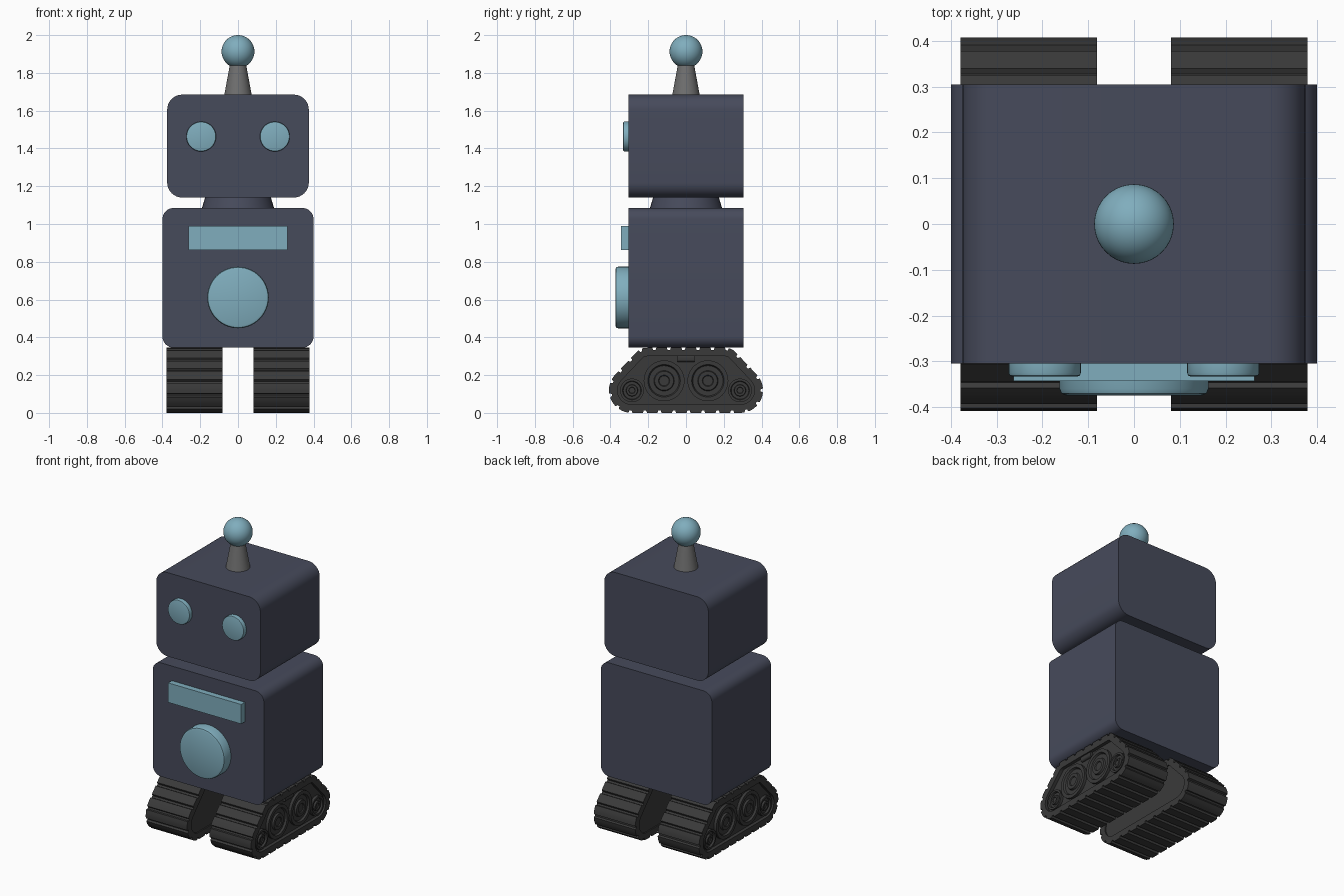
import bpy, bmesh, math
from mathutils import Matrix, Vector
from mathutils.geometry import convex_hull_2d

if "Cube" in bpy.data.objects:
    bpy.data.objects.remove(bpy.data.objects["Cube"])


def material(name, rgb):
    m = bpy.data.materials.new(name)
    m.diffuse_color = (*rgb, 1)
    m.use_nodes = True
    m.node_tree.nodes["Principled BSDF"].inputs["Base Color"].default_value = m.diffuse_color
    return m


NAVY = material("dark slate blue", (0.062, 0.069, 0.105))
TEAL = material("pale teal", (0.215, 0.42, 0.51))
RUBBER = material("dark rubber", (0.042, 0.042, 0.042))
GREY = material("mid grey", (0.16, 0.16, 0.16))


def finish(bm, name, mat, mirror=False):
    bmesh.ops.recalc_face_normals(bm, faces=bm.faces)
    me = bpy.data.meshes.new(name)
    bm.to_mesh(me)
    bm.free()
    me.materials.append(mat)
    me.shade_smooth()
    me.set_sharp_from_angle(angle=math.radians(32))
    ob = bpy.data.objects.new(name, me)
    bpy.context.collection.objects.link(ob)
    if mirror:  # all meshes are in world coordinates, so this mirrors over x = 0
        ob.modifiers.new("mirror", 'MIRROR').use_bisect_axis[0] = False
    return ob


def box(name, lo, hi, mat, radius=0, mirror=False):
    """Box from lo to hi; radius rounds only the edges running along y."""
    bm = bmesh.new()
    lo, hi = Vector(lo), Vector(hi)
    bmesh.ops.create_cube(bm, size=1, matrix=Matrix.Translation((lo + hi) / 2)
                          @ Matrix.Diagonal((*(hi - lo), 1)))
    if radius:
        edges = [e for e in bm.edges
                 if abs(e.verts[0].co.y - e.verts[1].co.y) > 0.01]
        bmesh.ops.bevel(bm, geom=edges, offset=radius, segments=8,
                        profile=0.5, affect='EDGES')
    return finish(bm, name, mat, mirror)


AXES = {'x': Matrix.Rotation(math.pi / 2, 4, 'Y'),    # points to +x
        'y': Matrix.Rotation(math.pi / 2, 4, 'X'),    # points to -y
        'z': Matrix.Identity(4)}


def lathe(name, profile, loc, axis, mat, mirror=False, n=40):
    """Spin (radius, height) points round an axis and cap both ends."""
    bm = bmesh.new()
    mtx = Matrix.Translation(loc) @ AXES[axis]
    rings = [[bm.verts.new(mtx @ Vector((r * math.cos(2 * math.pi * i / n),
                                         r * math.sin(2 * math.pi * i / n), h)))
              for i in range(n)] for r, h in profile]
    for a, b in zip(rings, rings[1:]):
        for i in range(n):
            j = (i + 1) % n
            bm.faces.new((a[i], a[j], b[j], b[i]))
    bm.faces.new(rings[0][::-1])
    bm.faces.new(rings[-1])
    return finish(bm, name, mat, mirror)


# Body, neck and head
box("body", (-0.4, -0.305, 0.345), (0.4, 0.305, 1.085), NAVY, 0.06)
lathe("neck", [(0.192, 1.08), (0.173, 1.145)], (0, 0, 0), 'z', NAVY)
box("head", (-0.375, -0.305, 1.14), (0.375, 0.305, 1.685), NAVY, 0.08)

# Antenna
lathe("antenna_stem", [(0.073, 1.68), (0.04, 1.86)], (0, 0, 0), 'z', GREY)
ball = bmesh.new()
bmesh.ops.create_uvsphere(ball, u_segments=40, v_segments=24, radius=0.087,
                          matrix=Matrix.Translation((0, 0, 1.913)))
finish(ball, "antenna_ball", TEAL)

# Face and chest details
lathe("eyes", [(0.079, 0), (0.079, 0.022), (0.077, 0.028), (0.071, 0.03)],
      (0.195, -0.303, 1.463), 'y', TEAL, mirror=True)
box("chest_slot", (-0.263, -0.343, 0.863), (0.263, -0.3, 0.99), TEAL)
lathe("chest_button", [(0.163, 0), (0.163, 0.058), (0.159, 0.068), (0.149, 0.072)],
      (0, -0.302, 0.611), 'y', TEAL, n=56)

# Track outline in (y, z): hull round two end wheels and two top corners
X_IN, X_OUT = 0.081, 0.379


def outline(shrink=0):
    pts = []
    for y, z, r in ((0.288, 0.12, 0.12), (0.21, 0.275, 0.07)):
        for s in (-1, 1):
            for i in range(48):
                a = 2 * math.pi * i / 48
                pts.append(Vector((s * y + (r - shrink) * math.cos(a),
                                   z + (r - shrink) * math.sin(a))))
    return [pts[i] for i in convex_hull_2d(pts)]


def sampler(pts):
    """Return the outline length and a function giving point and normal."""
    segs = [(a, b - a) for a, b in zip(pts, pts[1:] + pts[:1])]
    total = sum(d.length for _, d in segs)
    centre = Vector((0, 0.16))

    def at(s):
        s %= total
        for a, d in segs:
            if s <= d.length:
                break
            s -= d.length
        p = a + d.normalized() * s
        nrm = Vector((d.y, -d.x)).normalized()
        return p, nrm if nrm.dot(p - centre) > 0 else -nrm
    return total, at


# Track belt: ring with raised pads
length, at = sampler(outline())
PADS = 26
outer, inner = [], []
for k in range(PADS):
    for t, depth in ((0, 0.013), (0.06, 0), (0.3, 0), (0.54, 0), (0.78, 0),
                     (0.84, 0.013)):
        p, nrm = at((k + t) * length / PADS)
        outer.append(p - nrm * depth)
        inner.append(p - nrm * 0.045)
bm = bmesh.new()
loops = [[bm.verts.new((x, p.x, p.y)) for p in pts]
         for x, pts in ((X_IN, outer), (X_OUT, outer), (X_OUT, inner), (X_IN, inner))]
count = len(outer)
for a, b in zip(loops, loops[1:] + loops[:1]):
    for i in range(count):
        j = (i + 1) % count
        bm.faces.new((a[i], a[j], b[j], b[i]))
finish(bm, "track_belts", RUBBER, mirror=True)

# Side plates filling the belt, slightly recessed
bm = bmesh.new()
core = outline(0.042)
ends = [[bm.verts.new((x, p.x, p.y)) for p in core]
        for x in (X_IN + 0.008, X_OUT - 0.022)]
for i in range(len(core)):
    j = (i + 1) % len(core)
    bm.faces.new((ends[0][i], ends[0][j], ends[1][j], ends[1][i]))
for e in ends:
    bm.faces.new(e)
finish(bm, "track_plates", RUBBER, mirror=True)

# Wheels on the outer sides, with rims and hubs
WHEEL = [(0.108, -0.01), (0.108, 0.018), (0.086, 0.018), (0.08, 0.006),
         (0.054, 0.006), (0.05, 0.018), (0.03, 0.018), (0.026, 0.012)]
for label, y, z, scale in (("road", 0.116, 0.17, 1), ("end", 0.286, 0.119, 0.58)):
    for side, s in (("front", -1), ("back", 1)):
        lathe(f"{side}_{label}_wheels", [(r * scale, h) for r, h in WHEEL],
              (X_OUT - 0.022, s * y, z), 'x', RUBBER, mirror=True)

# Small bracket between the road wheels
box("track_brackets", (X_OUT - 0.03, -0.045, 0.27), (X_OUT - 0.006, 0.045, 0.305),
    RUBBER, 0.012, mirror=True)
